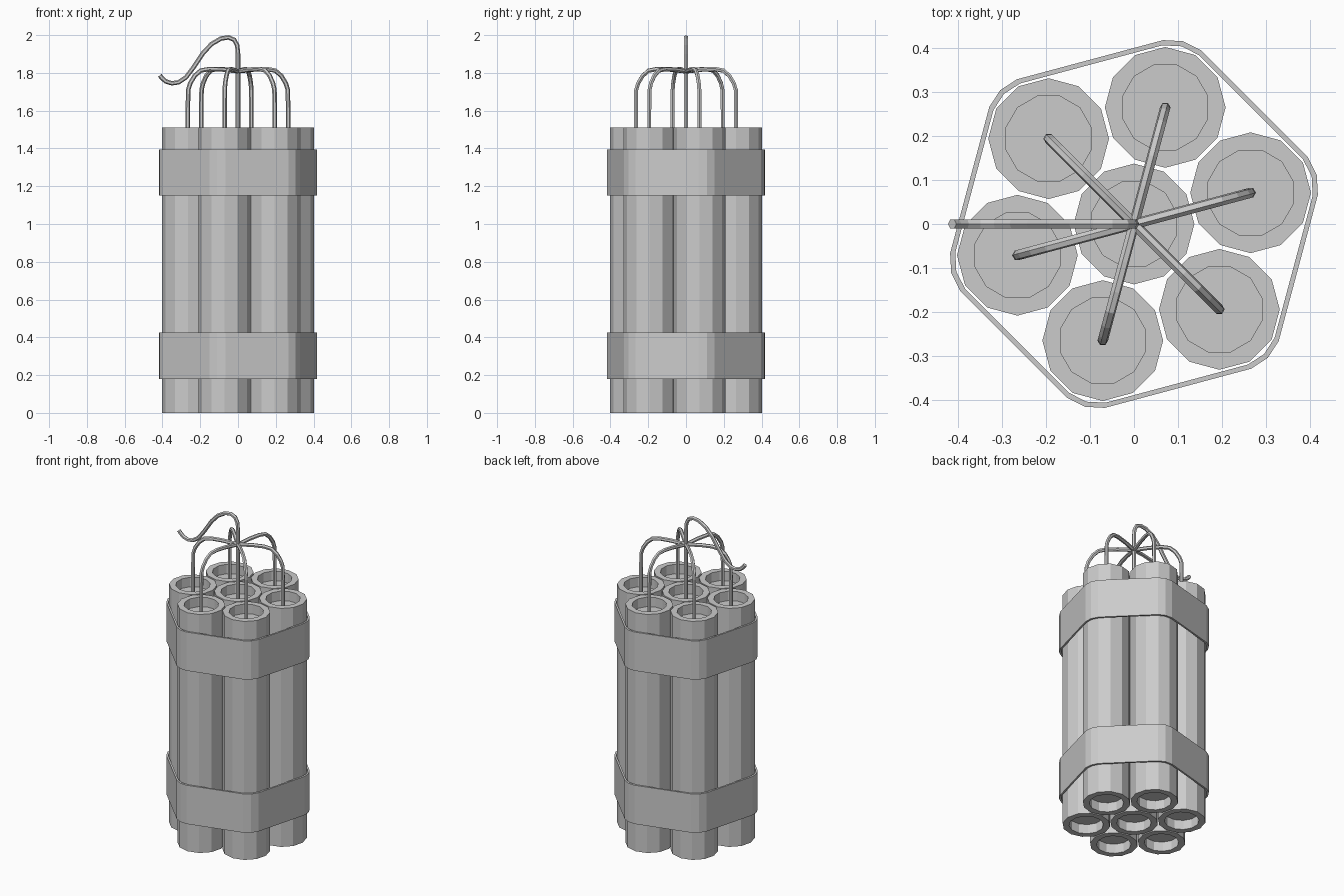
import bpy, bmesh
from math import cos, sin, radians

if "Cube" in bpy.data.objects:
    bpy.data.objects.remove(bpy.data.objects["Cube"])

SIDES = 12
RING = 0.275                     # distance of outer tubes from the axis
ANGLES = [15 + 60 * k for k in range(6)]


def link(name, bm):
    bmesh.ops.recalc_face_normals(bm, faces=bm.faces)
    me = bpy.data.meshes.new(name)
    bm.to_mesh(me)
    bm.free()
    ob = bpy.data.objects.new(name, me)
    bpy.context.collection.objects.link(ob)
    return ob


def loft(bm, loops, closed=False):
    """Skin consecutive vertex loops with quads."""
    rings = [[bm.verts.new(p) for p in loop] for loop in loops]
    pairs = list(zip(rings, rings[1:]))
    if closed:
        pairs.append((rings[-1], rings[0]))
    for a, b in pairs:
        n = len(a)
        for i in range(n):
            j = (i + 1) % n
            bm.faces.new((a[i], a[j], b[j], b[i]))
    return rings


def circle(x, y, r, z, offset):
    return [(x + r * cos(radians(offset + 360 * i / SIDES)),
             y + r * sin(radians(offset + 360 * i / SIDES)), z) for i in range(SIDES)]


# Tube with a recessed cap at each end
def tube(name, x, y):
    bm = bmesh.new()
    profile = [(0.100, 0.06, 15), (0.100, 0.0, 15), (0.1375, 0.0, 0),
               (0.1375, 1.51, 0), (0.100, 1.51, 15), (0.100, 1.45, 15)]
    rings = loft(bm, [circle(x, y, r, z, o) for r, z, o in profile])
    bm.faces.new(rings[0])
    bm.faces.new(rings[-1])
    return link(name, bm)


# Six-sided strap with softened corners
def strap(name, z0, z1):
    def outline(inset, z):
        pts = []
        for a in ANGLES:
            for da, r in ((-6, 0.424), (0, 0.431), (6, 0.424)):
                t = radians(a + da)
                pts.append(((r - inset) * cos(t), (r - inset) * sin(t), z))
        return pts
    bm = bmesh.new()
    t = 0.012
    loft(bm, [outline(0, z0), outline(0, z1), outline(t, z1), outline(t, z0)], closed=True)
    return link(name, bm)


# Thin six-sided wire along a path
def wire(name, points):
    cu = bpy.data.curves.new(name, 'CURVE')
    cu.dimensions = '3D'
    cu.bevel_depth = 0.012
    cu.bevel_resolution = 1
    cu.use_fill_caps = True
    sp = cu.splines.new('POLY')
    sp.points.add(len(points) - 1)
    for p, co in zip(sp.points, points):
        p.co = (*co, 1)
    sp.use_smooth = False
    ob = bpy.data.objects.new(name, cu)
    bpy.context.collection.objects.link(ob)
    bpy.ops.object.select_all(action='DESELECT')
    ob.select_set(True)
    bpy.context.view_layer.objects.active = ob
    bpy.ops.object.convert(target='MESH')


# Tubes
tube("center_tube", 0, 0)
for k, a in enumerate(ANGLES):
    tube(f"outer_tube_{k + 1}", RING * cos(radians(a)), RING * sin(radians(a)))

# Straps
strap("lower_strap", 0.18, 0.425)
strap("upper_strap", 1.15, 1.395)

# Wires from the outer tubes to the middle
ARCH = [(0.275, 1.45), (0.275, 1.60), (0.273, 1.71), (0.262, 1.745), (0.237, 1.785),
        (0.205, 1.812), (0.16, 1.82), (0.09, 1.818), (0.0, 1.808)]
for k, a in enumerate(ANGLES):
    c, s = cos(radians(a)), sin(radians(a))
    wire(f"arched_wire_{k + 1}", [(r * c, r * s, z) for r, z in ARCH])

# Main fuse rising from the center tube and bending to the left
FUSE = [(0, 1.45), (0, 1.70), (0, 1.90), (-0.004, 1.945), (-0.02, 1.975), (-0.05, 1.988),
        (-0.09, 1.982), (-0.14, 1.953), (-0.185, 1.905), (-0.235, 1.83), (-0.275, 1.777),
        (-0.315, 1.75), (-0.35, 1.745), (-0.382, 1.755), (-0.402, 1.772), (-0.414, 1.787)]
wire("main_fuse", [(x, 0, z) for x, z in FUSE])
